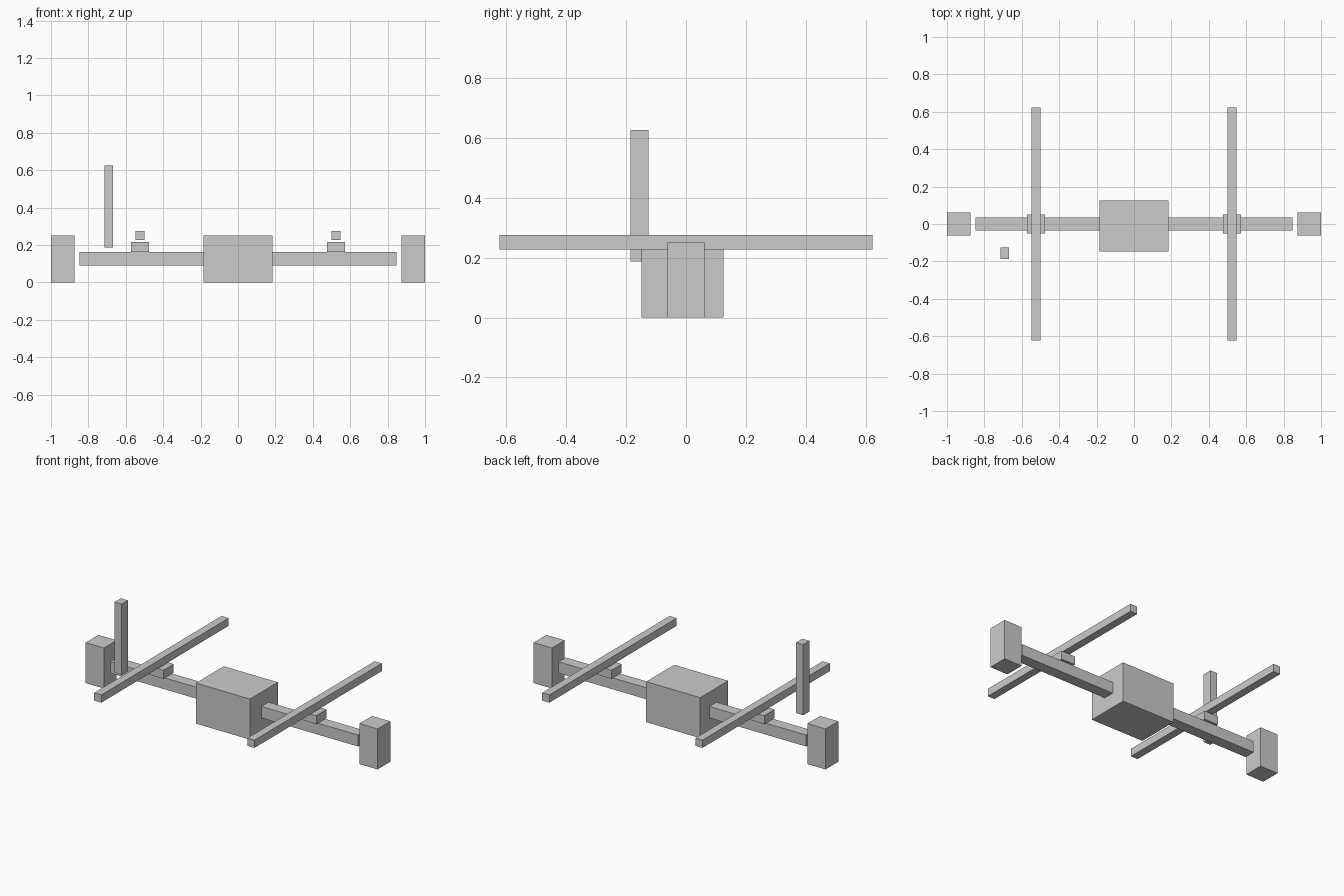
import bpy

if "Cube" in bpy.data.objects:
    bpy.data.objects.remove(bpy.data.objects["Cube"])


def box(name, x, y, z):
    """Axis-aligned box from (min, max) ranges."""
    bpy.ops.mesh.primitive_cube_add(
        size=1, location=[(a + b) / 2 for a, b in (x, y, z)])
    ob = bpy.context.object
    ob.name = name
    ob.scale = [b - a for a, b in (x, y, z)]
    bpy.ops.object.transform_apply(location=False, rotation=False, scale=True)
    return ob


# Central hull and the cross beam through it
box("body", (-0.185, 0.185), (-0.148, 0.125), (0, 0.251))
box("cross_beam", (-0.848, 0.848), (-0.035, 0.035), (0.091, 0.162))

# Mirrored parts: end blocks, pads on the beam, long blades above them
for side, s in (("left", -1), ("right", 1)):
    def span(a, b):
        return tuple(sorted((s * a, s * b)))
    box(side + "_end_block", span(0.875, 1.0), (-0.062, 0.062), (0, 0.251))
    box(side + "_pad", span(0.476, 0.573), (-0.05, 0.05), (0.162, 0.215))
    box(side + "_blade", span(0.5, 0.549), (-0.623, 0.623), (0.227, 0.275))

# Single upright mast on the left front
box("mast", (-0.715, -0.667), (-0.186, -0.126), (0.188, 0.626))
